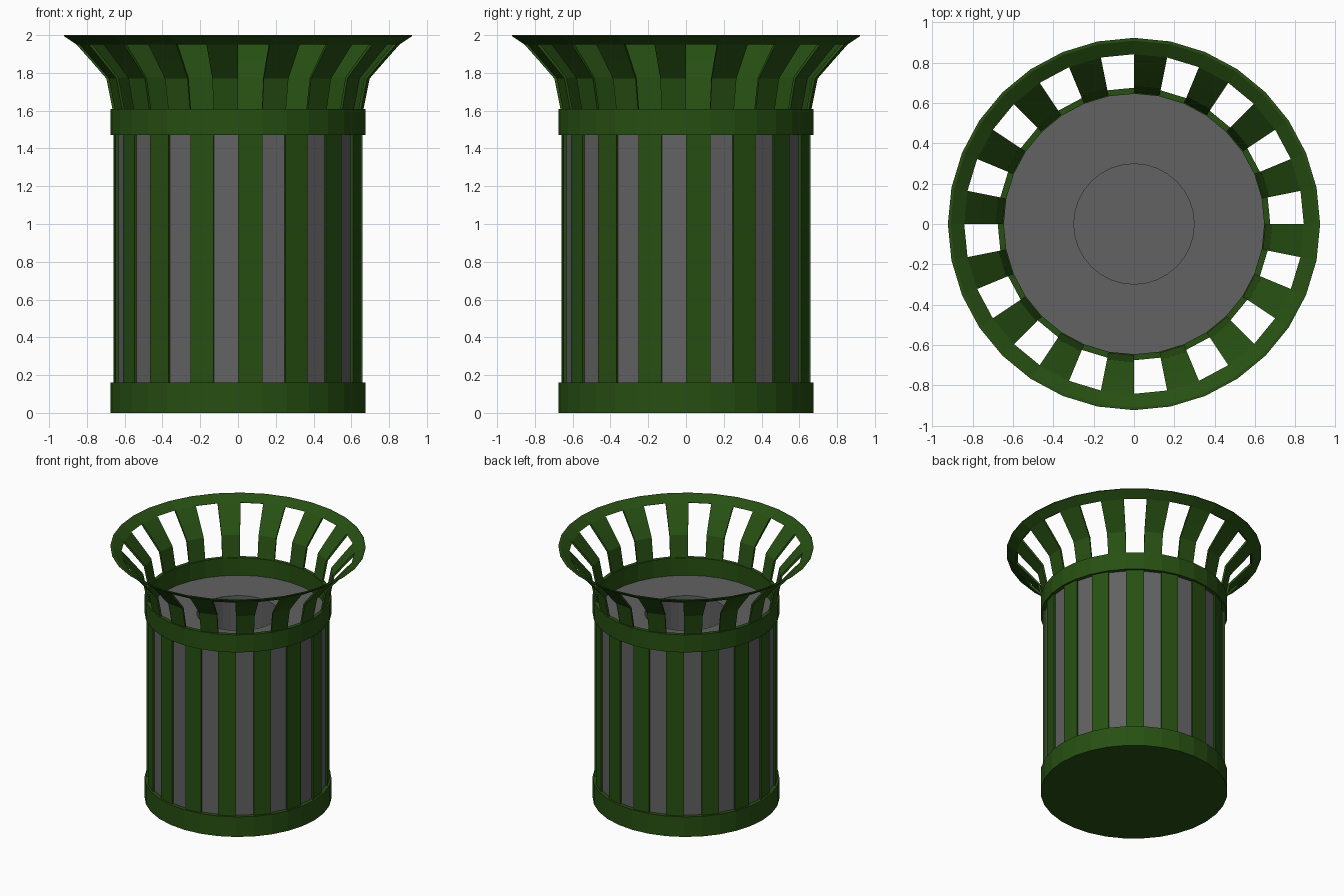
import bpy, bmesh, math

cube = bpy.data.objects.get("Cube")
if cube:
    bpy.data.objects.remove(cube, do_unlink=True)

SEGMENTS = 32
STEP = 2 * math.pi / SEGMENTS


def material(name, color):
    mat = bpy.data.materials.new(name)
    mat.use_nodes = True
    mat.diffuse_color = color
    mat.node_tree.nodes["Principled BSDF"].inputs["Base Color"].default_value = color
    return mat


green = material("dark green paint", (0.020, 0.079, 0.006, 1))
gray = material("gray liner", (0.122, 0.122, 0.122, 1))


def sweep(bm, profile, start, count):
    """Turn a closed (radius, height) profile through some facets."""
    full = count == SEGMENTS
    rings = []
    for i in range(count if full else count + 1):
        a = (start + i) * STEP
        rings.append([bm.verts.new((r * math.cos(a), r * math.sin(a), z)) for r, z in profile])
    n = len(profile)
    for i in range(count):
        a, b = rings[i], rings[(i + 1) % len(rings)]
        for j in range(n):
            k = (j + 1) % n
            if profile[j][0] == 0 and profile[k][0] == 0:
                continue
            bm.faces.new((a[j], b[j], b[k], a[k]))
    if not full:
        bm.faces.new(rings[0])
        bm.faces.new(list(reversed(rings[-1])))


def part(name, profile, mat, starts=(0,), count=SEGMENTS):
    bm = bmesh.new()
    for s in starts:
        sweep(bm, profile, s, count)
    bmesh.ops.remove_doubles(bm, verts=bm.verts, dist=0.0001)
    bmesh.ops.recalc_face_normals(bm, faces=bm.faces)
    mesh = bpy.data.meshes.new(name)
    bm.to_mesh(mesh)
    bm.free()
    mesh.materials.append(mat)
    obj = bpy.data.objects.new(name, mesh)
    bpy.context.collection.objects.link(obj)
    return obj


# Liner with a flat top and a round opening
part("liner", [(0, 0.2), (0.298, 0.2), (0.298, 1.47), (0.645, 1.47),
               (0.645, 0.03), (0, 0.03)], gray)

# Closed base and upper band
part("base", [(0, 0), (0.675, 0), (0.675, 0.16), (0.645, 0.16),
              (0.645, 0.02), (0, 0.02)], green)
part("upper_band", [(0.645, 1.47), (0.675, 1.47), (0.675, 1.61), (0.645, 1.61)], green)

# Upright slats on every other facet
part("body_slats", [(0.646, 0.15), (0.66, 0.15), (0.66, 1.48), (0.646, 1.48)],
     green, range(0, SEGMENTS, 2), 1)

# Flared slats on the facets between, joined by the rim
outer = [(0.663, 1.60), (0.697, 1.77), (0.775, 1.86), (0.855, 1.95)]
inner = [(0.841, 1.958), (0.764, 1.87), (0.684, 1.775), (0.649, 1.60)]
part("flared_slats", outer + inner, green, range(1, SEGMENTS, 2), 1)
part("rim", [outer[-1], (0.922, 1.995), (0.922, 2.0), (0.908, 2.0), inner[0]], green)
